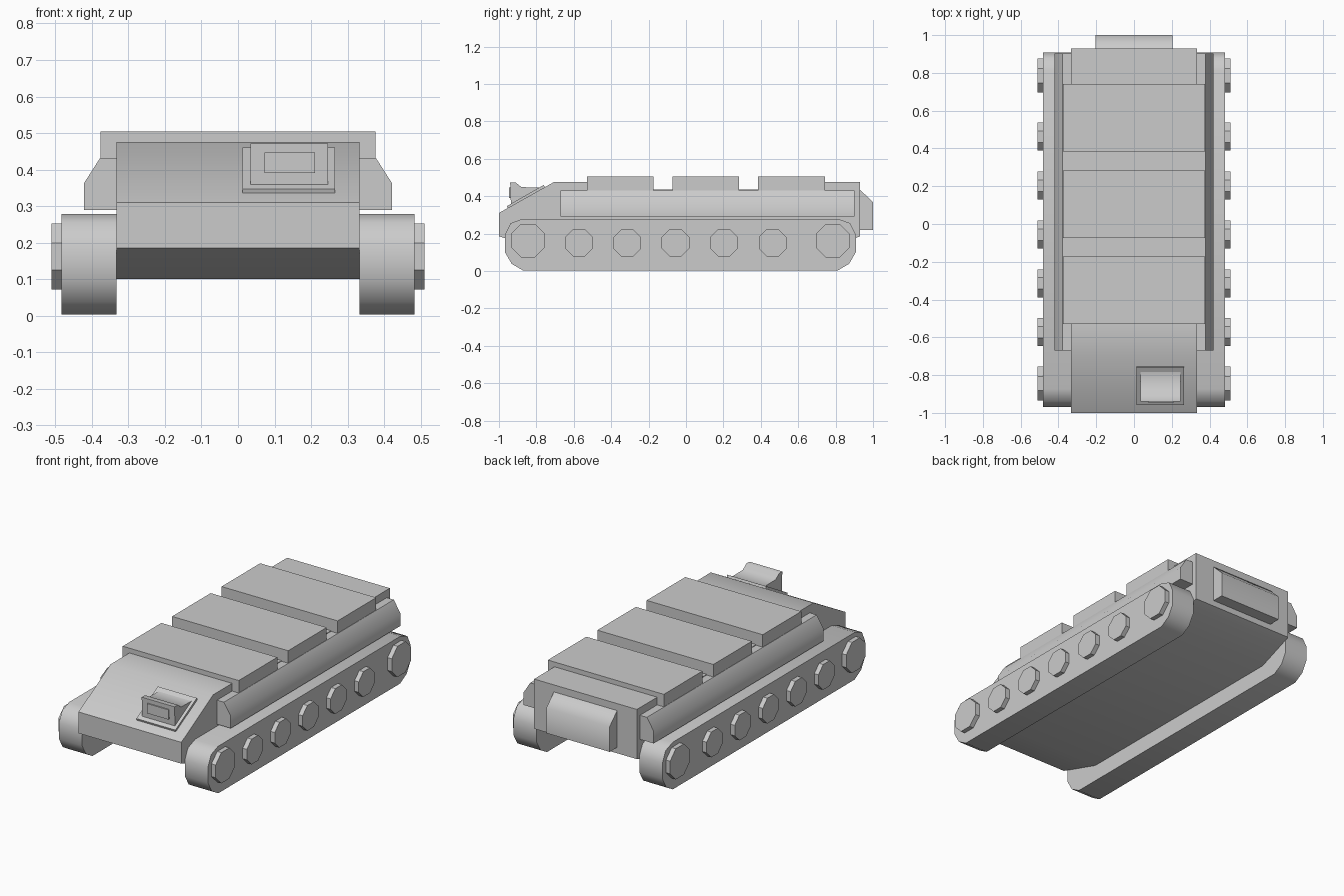
import bpy, bmesh, math

if "Cube" in bpy.data.objects:
    bpy.data.objects.remove(bpy.data.objects["Cube"])


def prism(name, pts, lo, hi, axis='X', smooth=50):
    """Extrude a 2D profile along X (points are y,z) or along Y (points are x,z)."""
    bm = bmesh.new()
    place = (lambda p, d: (d, p[0], p[1])) if axis == 'X' else (lambda p, d: (p[0], d, p[1]))
    a = [bm.verts.new(place(p, lo)) for p in pts]
    b = [bm.verts.new(place(p, hi)) for p in pts]
    bm.faces.new(a)
    bm.faces.new(b[::-1])
    n = len(pts)
    for i in range(n):
        j = (i + 1) % n
        bm.faces.new((a[j], a[i], b[i], b[j]))
    bmesh.ops.recalc_face_normals(bm, faces=bm.faces[:])
    me = bpy.data.meshes.new(name)
    bm.to_mesh(me)
    bm.free()
    ob = bpy.data.objects.new(name, me)
    bpy.context.collection.objects.link(ob)
    bpy.ops.object.select_all(action='DESELECT')
    ob.select_set(True)
    bpy.context.view_layer.objects.active = ob
    if smooth:
        bpy.ops.object.shade_smooth_by_angle(angle=math.radians(smooth))
    return ob


def mirrored(name, pts, lo, hi, axis='X', smooth=50):
    """Build a part on both sides of the vehicle."""
    for side, s in (("right", 1), ("left", -1)):
        if axis == 'X':
            prism(f"{side}_{name}", pts, s * lo, s * hi, axis, smooth)
        else:
            prism(f"{side}_{name}", [(s * x, z) for x, z in pts], lo, hi, axis, smooth)


def octagon(y, z, flat):
    r = flat / math.cos(math.pi / 8)
    return [(y + r * math.cos(math.pi / 8 + i * math.pi / 4),
             z + r * math.sin(math.pi / 8 + i * math.pi / 4)) for i in range(8)]


# Hull with sloped nose and a sunken deck under the roof panels
prism("hull", [(-1, .185), (-1, .31), (-.705, .476), (-.53, .476), (-.53, .435),
               (.74, .435), (.74, .476), (.93, .476), (.93, .185), (.71, .10), (-.73, .10)],
      -.333, .333)

# Raised roof panels
for i, y in enumerate((-.53, -.073, .385)):
    prism(f"roof_panel_{i + 1}", [(y, .431), (y, .504), (y + .357, .504), (y + .357, .431)],
          -.376, .376, smooth=0)

# Side stowage pods
mirrored("side_pod", [(.33, .29), (.422, .29), (.422, .362), (.378, .431), (.33, .431)],
         -.67, .902, 'Y')

# Tracks
mirrored("track", [(-.873, .279), (-.938, .255), (-.968, .193), (-.968, .10), (-.932, .038),
                   (-.872, .003), (.812, .003), (.872, .038), (.908, .10), (.908, .193),
                   (.878, .255), (.813, .279)], .333, .483)

# Eight-sided road wheels, larger at the ends
for i, y in enumerate((-.572, -.314, -.056, .203, .463)):
    mirrored(f"road_wheel_{i + 1}", octagon(y, .15, .074), .48, .51, smooth=0)
for name, y in (("front_wheel", -.845), ("rear_wheel", .785)):
    mirrored(name, octagon(y, .162, .09), .48, .51, smooth=0)

# Rear stowage box
prism("rear_box", [(.92, .22), (1, .22), (1, .367), (.93, .435), (.92, .435)], -.205, .205)

# Driver visor: base plate, hood and vision slit
prism("visor_plate", [(-.95, .325), (-.957, .347), (-.76, .46), (-.752, .44)], .012, .265, smooth=0)
prism("visor_hood", [(-.936, .35), (-.94, .472), (-.91, .472), (-.88, .448),
                     (-.78, .446), (-.76, .455), (-.76, .44)], .034, .247)
prism("vision_slit", [(-.93, .39), (-.946, .39), (-.946, .447), (-.93, .447)], .073, .211, smooth=0)
